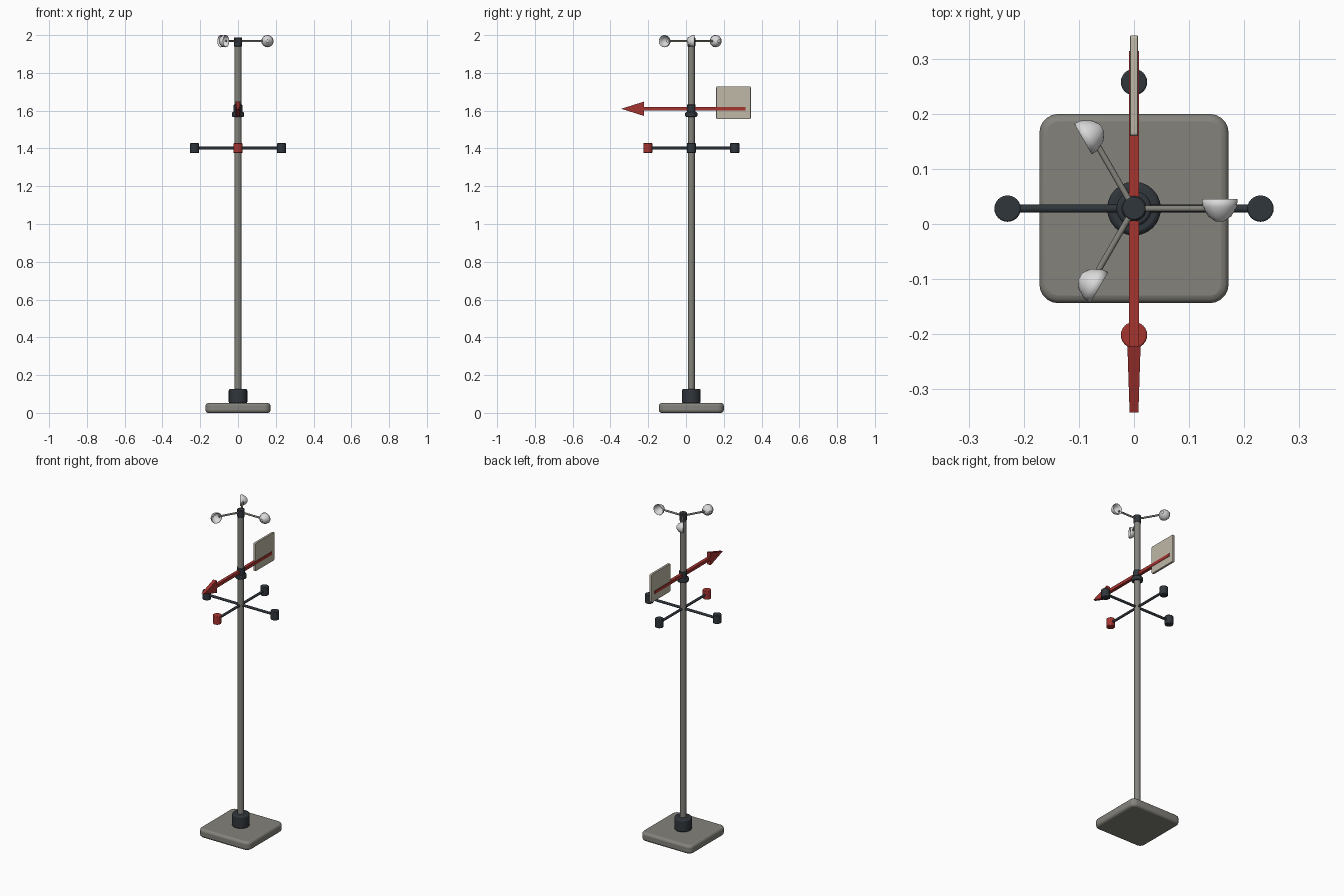
import bpy, bmesh, math
from mathutils import Vector

cube = bpy.data.objects.get("Cube")
if cube:
    bpy.data.objects.remove(cube, do_unlink=True)

PY = 0.028  # mast position on y


def material(name, rgb):
    m = bpy.data.materials.new(name)
    m.use_nodes = True
    m.diffuse_color = (*rgb, 1)
    m.node_tree.nodes["Principled BSDF"].inputs["Base Color"].default_value = (*rgb, 1)
    return m


GREY = material("warm grey metal", (0.23, 0.225, 0.2))
DARK = material("dark slate", (0.03, 0.037, 0.045))
RED = material("signal red", (0.38, 0.035, 0.03))
BEIGE = material("pale beige", (0.52, 0.48, 0.39))
WHITE = material("cup white", (0.7, 0.7, 0.7))


def finish(obj, name, mat, bevel=0, segments=2):
    obj.name = name
    obj.data.materials.append(mat)
    if bevel:
        mod = obj.modifiers.new("edge", "BEVEL")
        mod.width, mod.segments, mod.limit_method = bevel, segments, "ANGLE"
    bpy.ops.object.select_all(action="DESELECT")
    obj.select_set(True)
    bpy.context.view_layer.objects.active = obj
    bpy.ops.object.shade_smooth_by_angle(angle=math.radians(35))
    return obj


def rod(name, mat, a, b, r, sides=24, bevel=0):
    a, b = Vector(a), Vector(b)
    d = b - a
    bpy.ops.mesh.primitive_cylinder_add(vertices=sides, radius=r, depth=d.length,
                                        location=(a + b) / 2,
                                        rotation=d.to_track_quat("Z", "Y").to_euler())
    return finish(bpy.context.object, name, mat, bevel)


def upright(name, mat, z0, z1, r, bevel=0, x=0, y=PY):
    return rod(name, mat, (x, y, z0), (x, y, z1), r, 24, bevel)


def mesh_object(name, bm):
    bmesh.ops.recalc_face_normals(bm, faces=bm.faces)
    me = bpy.data.meshes.new(name)
    bm.to_mesh(me)
    bm.free()
    obj = bpy.data.objects.new(name, me)
    bpy.context.collection.objects.link(obj)
    return obj


def box(name, mat, lo, hi, bevel=0, corner=0, axis=2):
    """Box with optional rounded corners around one axis."""
    bm = bmesh.new()
    bmesh.ops.create_cube(bm, size=1)
    for v in bm.verts:
        v.co = [lo[i] + (v.co[i] + 0.5) * (hi[i] - lo[i]) for i in range(3)]
    if corner:
        edges = [e for e in bm.edges
                 if abs((e.verts[0].co - e.verts[1].co).normalized()[axis]) > 0.9]
        bmesh.ops.bevel(bm, geom=edges, offset=corner, segments=5, profile=0.5,
                        affect="EDGES")
    return finish(mesh_object(name, bm), name, mat, bevel, 3)


# Base and mast
box("base_plate", GREY, (-0.172, PY - 0.172, 0), (0.172, PY + 0.172, 0.052), 0.014, 0.034)
upright("mast_socket", DARK, 0.05, 0.127, 0.049, 0.008)
upright("mast", GREY, 0.05, 1.96, 0.0185)

# Compass cross with end markers, the front one red
for name, dx, dy in (("right", -1, 0), ("left", 1, 0), ("front", 0, -1), ("back", 0, 1)):
    x, y = 0.23 * dx, PY + 0.23 * dy
    rod(name + "_compass_arm", DARK, (0, PY, 1.402), (x, y, 1.402), 0.0075, 12)
    upright(name + "_compass_marker", RED if name == "front" else DARK,
            1.376, 1.428, 0.024, 0.003, x, y)

# Wind vane
upright("vane_bearing", DARK, 1.567, 1.592, 0.032, 0.005)
upright("vane_hub", DARK, 1.588, 1.632, 0.023, 0.003)
box("vane_shaft", RED, (-0.0095, -0.23, 1.6), (0.0095, 0.315, 1.619))
box("vane_fin", BEIGE, (-0.007, 0.16, 1.556), (0.007, 0.343, 1.728), 0.002, 0.006, 0)

# Arrow head: triangular plate, slightly thinner at the point
bm = bmesh.new()
sides = [[bm.verts.new((s * t, y, z)) for t, y, z in
          ((0.012, -0.222, 1.572), (0.012, -0.222, 1.648), (0.008, -0.343, 1.61))]
         for s in (-1, 1)]
for tri in sides:
    bm.faces.new(tri)
for i in range(3):
    j = (i + 1) % 3
    bm.faces.new((sides[0][i], sides[0][j], sides[1][j], sides[1][i]))
finish(mesh_object("vane_arrow_head", bm), "vane_arrow_head", RED)

# Anemometer: cap, three arms and hollow cups facing along the rotation
upright("anemometer_cap", DARK, 1.94, 1.987, 0.021, 0.003)
PROFILE = ((0.0325, 0.017), (0.031, 0.003), (0.021, -0.014), (0.008, -0.023))
N = 16
for k in range(3):
    a = math.radians(120 * k)
    radial = Vector((math.cos(a), math.sin(a), 0))
    tangent = Vector((-math.sin(a), math.cos(a), 0))
    hub = Vector((0, PY, 1.968))
    center = hub + radial * 0.156
    rod(f"cup_arm_{k + 1}", GREY, hub, hub + radial * 0.135, 0.0055, 12)
    bm = bmesh.new()
    rings = []
    for r, depth in PROFILE:
        rings.append([bm.verts.new(center + tangent * depth
                                   + radial * (r * math.cos(math.tau * i / N))
                                   + Vector((0, 0, r * math.sin(math.tau * i / N))))
                      for i in range(N)])
    for lower, upper in zip(rings, rings[1:]):
        for i in range(N):
            j = (i + 1) % N
            bm.faces.new((lower[i], lower[j], upper[j], upper[i]))
    bm.faces.new(rings[-1])
    cup = mesh_object(f"wind_cup_{k + 1}", bm)
    shell = cup.modifiers.new("shell", "SOLIDIFY")
    shell.thickness, shell.offset = 0.002, -1
    finish(cup, f"wind_cup_{k + 1}", WHITE)
